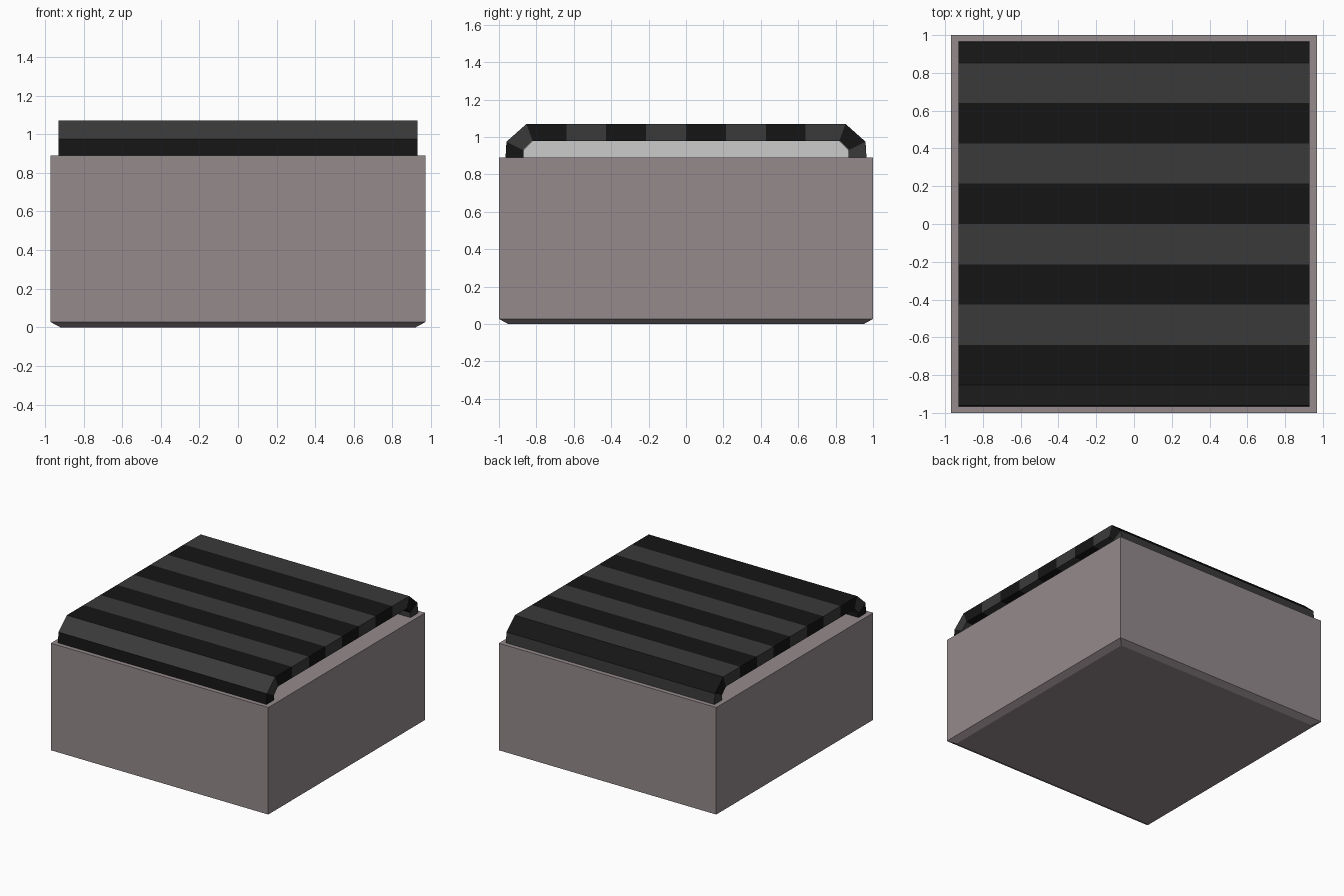
import bpy, bmesh

if "Cube" in bpy.data.objects:
    bpy.data.objects.remove(bpy.data.objects["Cube"])


def material(name, rgb):
    m = bpy.data.materials.new(name)
    m.diffuse_color = (*rgb, 1)
    m.use_nodes = True
    m.node_tree.nodes["Principled BSDF"].inputs["Base Color"].default_value = m.diffuse_color
    return m


def finish(name, bm, mats):
    bmesh.ops.recalc_face_normals(bm, faces=bm.faces[:])
    me = bpy.data.meshes.new(name)
    bm.to_mesh(me)
    bm.free()
    ob = bpy.data.objects.new(name, me)
    for m in mats:
        me.materials.append(m)
    bpy.context.collection.objects.link(ob)
    return ob


brown = material("housing_brown", (0.30, 0.255, 0.265))
dark = material("belt_dark", (0.0075, 0.0075, 0.0075))
light = material("belt_light", (0.042, 0.042, 0.042))

# Housing: box with a shallow chamfered foot
bm = bmesh.new()
rings = [[bm.verts.new((sx * x, sy * y, z))
          for sx, sy in ((-1, -1), (1, -1), (1, 1), (-1, 1))]
         for x, y, z in ((0.92, 0.95, 0), (0.97, 1.0, 0.027), (0.97, 1.0, 0.89))]
for a, b in zip(rings, rings[1:]):
    for i in range(4):
        j = (i + 1) % 4
        bm.faces.new((a[i], a[j], b[j], b[i]))
bm.faces.new(rings[0])
bm.faces.new(rings[-1])
finish("housing", bm, [brown])

# Belt: arched strip of alternating dark and light slats
n = 8
outer = [(-0.965, 0.89), (-0.96, 0.975)]
inner = [(-0.87, 0.89), (-0.87, 0.93)]
for i in range(n + 1):
    t = i / n * 2 - 1
    outer.append((0.853 * t, 1.07))
    inner.append((0.82 * t if i in (0, n) else 0.853 * t, 0.98))
outer += [(-y, z) for y, z in outer[1::-1]]
inner += [(-y, z) for y, z in inner[1::-1]]

bm = bmesh.new()
W = 0.93
sections = [[bm.verts.new((x, *p)) for x, p in
             ((-W, o), (W, o), (W, i), (-W, i))] for o, i in zip(outer, inner)]
for k, (a, b) in enumerate(zip(sections, sections[1:])):
    for i in range(4):
        j = (i + 1) % 4
        bm.faces.new((a[i], a[j], b[j], b[i])).material_index = k % 2
bm.faces.new(sections[0])
bm.faces.new(sections[-1])
finish("belt", bm, [dark, light])

# Core: plain grey block under the belt, set back from its open ends
bm = bmesh.new()
profile = [inner[0], inner[1], inner[2], inner[-3], inner[-2], inner[-1]]
ends = [[bm.verts.new((x, y * 0.998, z - 0.001)) for y, z in profile]
        for x in (-0.81, 0.81)]
for e in ends:
    bm.faces.new(e)
for i in range(6):
    j = (i + 1) % 6
    bm.faces.new((ends[0][i], ends[0][j], ends[1][j], ends[1][i]))
finish("belt_core", bm, [])
